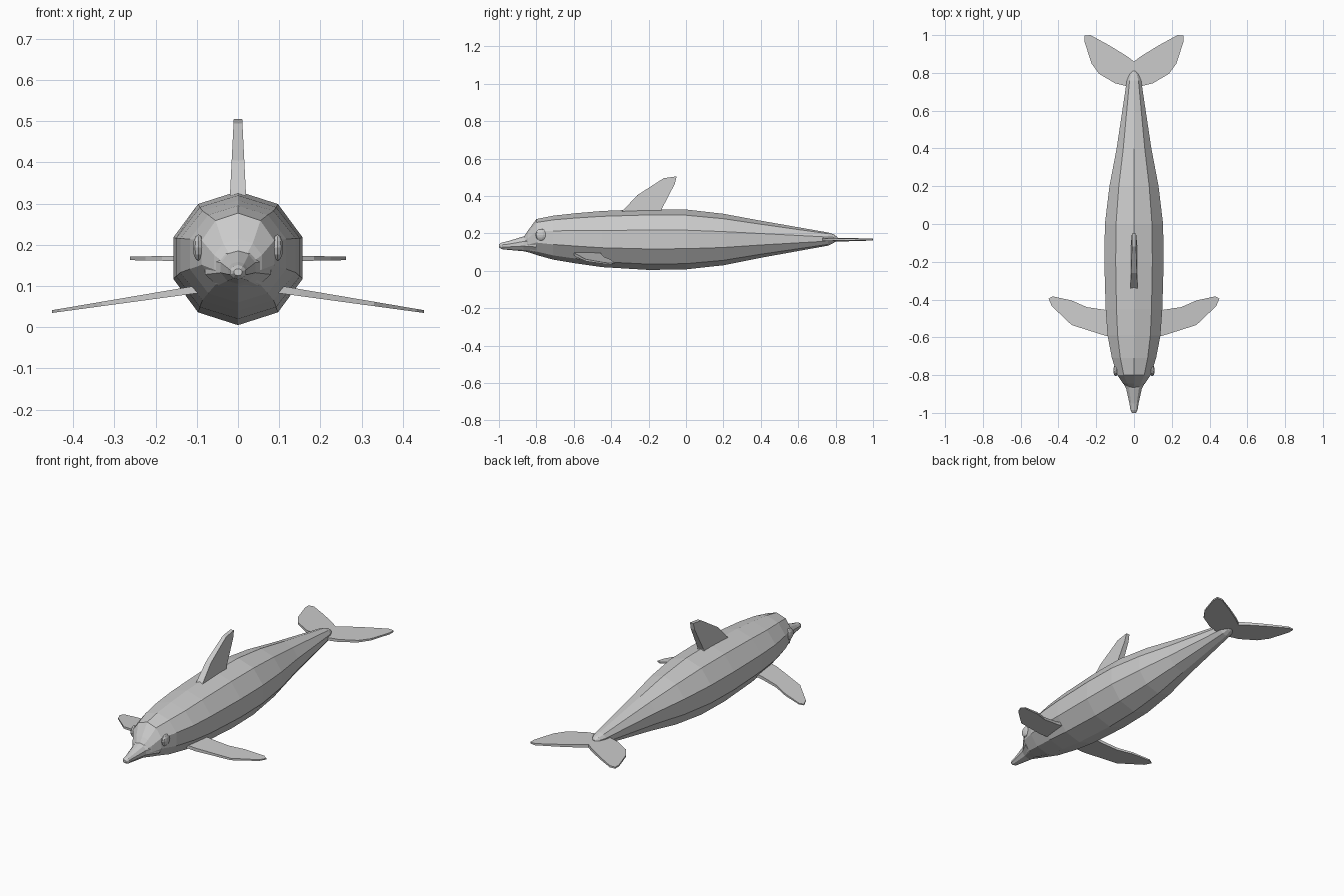
import bpy, bmesh, math
from mathutils import Vector

cube = bpy.data.objects.get("Cube")
if cube:
    bpy.data.objects.remove(cube, do_unlink=True)

grey = bpy.data.materials.new("dolphin_grey")
grey.use_nodes = True
grey.diffuse_color = (0.6, 0.6, 0.6, 1)
grey.node_tree.nodes["Principled BSDF"].inputs["Base Color"].default_value = (0.6, 0.6, 0.6, 1)


def finish(name, bm, mirror=False):
    """Turn a bmesh into a flat-shaded object, optionally mirrored across x."""
    bmesh.ops.recalc_face_normals(bm, faces=bm.faces)
    mesh = bpy.data.meshes.new(name)
    bm.to_mesh(mesh)
    bm.free()
    mesh.materials.append(grey)
    obj = bpy.data.objects.new(name, mesh)
    bpy.context.collection.objects.link(obj)
    if mirror:
        obj.modifiers.new("mirror", 'MIRROR').use_mirror_merge = False
    return obj


def loft(name, sections, sides=10):
    """Skin oval rings given as (y, top, bottom, half width)."""
    bm = bmesh.new()
    rings = []
    for y, top, bottom, half in sections:
        mid, rad = (top + bottom) / 2, (top - bottom) / 2
        full = half / math.sin(math.radians(72))
        angles = [math.tau * i / sides for i in range(sides)]
        rings.append([bm.verts.new((full * math.sin(a), y, mid + rad * math.cos(a)))
                      for a in angles])
    for a, b in zip(rings, rings[1:]):
        for i in range(sides):
            j = (i + 1) % sides
            bm.faces.new((a[i], a[j], b[j], b[i]))
    bm.faces.new(rings[0])
    bm.faces.new(rings[-1])
    return finish(name, bm)


def fin(name, outline, place, mirror=False):
    """Build a tapered slab; place(u, v, side) gives the point on either face."""
    bm = bmesh.new()
    a, b = [[bm.verts.new(place(u, v, s)) for u, v in outline] for s in (-1, 1)]
    bm.faces.new(a)
    bm.faces.new(b)
    n = len(a)
    for i in range(n):
        j = (i + 1) % n
        bm.faces.new((a[i], a[j], b[j], b[i]))
    bmesh.ops.triangulate(bm, faces=[f for f in bm.faces if len(f.verts) > 4])
    return finish(name, bm, mirror)


# Body, with the tail stock tapering to a blunt end
loft("body", [
    (-0.865, 0.185, 0.105, 0.035), (-0.845, 0.215, 0.10, 0.058),
    (-0.80, 0.277, 0.085, 0.088), (-0.71, 0.295, 0.06, 0.117),
    (-0.59, 0.308, 0.04, 0.14), (-0.45, 0.32, 0.02, 0.15),
    (-0.2, 0.33, 0.005, 0.157), (0.0, 0.328, 0.008, 0.154),
    (0.2, 0.305, 0.03, 0.13), (0.4, 0.268, 0.07, 0.092),
    (0.76, 0.205, 0.135, 0.038), (0.79, 0.195, 0.15, 0.025),
    (0.81, 0.18, 0.163, 0.008)])

# Beak
loft("beak", [
    (-1.0, 0.142, 0.125, 0.01), (-0.985, 0.151, 0.116, 0.019),
    (-0.95, 0.159, 0.112, 0.024), (-0.87, 0.184, 0.105, 0.042),
    (-0.80, 0.20, 0.09, 0.08)])

# Dorsal fin, thinner towards the tip
fin("dorsal_fin",
    [(-0.35, 0.31), (-0.33, 0.33), (-0.26, 0.405), (-0.12, 0.495), (-0.05, 0.505),
     (-0.06, 0.465), (-0.13, 0.33), (-0.13, 0.31)],
    lambda y, z, s: (s * (0.02 - 0.05 * (z - 0.31)), y, z))

# Pectoral fins, sloping down and outwards
fin("pectoral_fins",
    [(0.09, -0.60), (0.15, -0.592), (0.33, -0.535), (0.435, -0.435), (0.452, -0.395),
     (0.43, -0.383), (0.33, -0.405), (0.25, -0.44), (0.15, -0.455), (0.09, -0.455)],
    lambda x, y, s: (x, y, 0.107 - 0.153 * x + s * (0.011 - 0.017 * x)), mirror=True)

# Tail flukes
fin("tail_flukes",
    [(0.0, 0.73), (0.04, 0.73), (0.1, 0.745), (0.185, 0.795), (0.225, 0.85),
     (0.262, 0.965), (0.262, 0.998), (0.23, 1.0), (0.13, 0.945), (0.04, 0.89),
     (0.0, 0.86)],
    lambda x, y, s: (x, y, 0.167 + s * (0.009 - 0.018 * x)), mirror=True)

# Eyes: shallow domes on the sides of the head
bm = bmesh.new()
bmesh.ops.create_uvsphere(bm, u_segments=10, v_segments=6, radius=1)
bmesh.ops.scale(bm, vec=Vector((0.014, 0.031, 0.032)), verts=bm.verts)
bmesh.ops.translate(bm, vec=Vector((0.096, -0.775, 0.193)), verts=bm.verts)
finish("eyes", bm, mirror=True)
